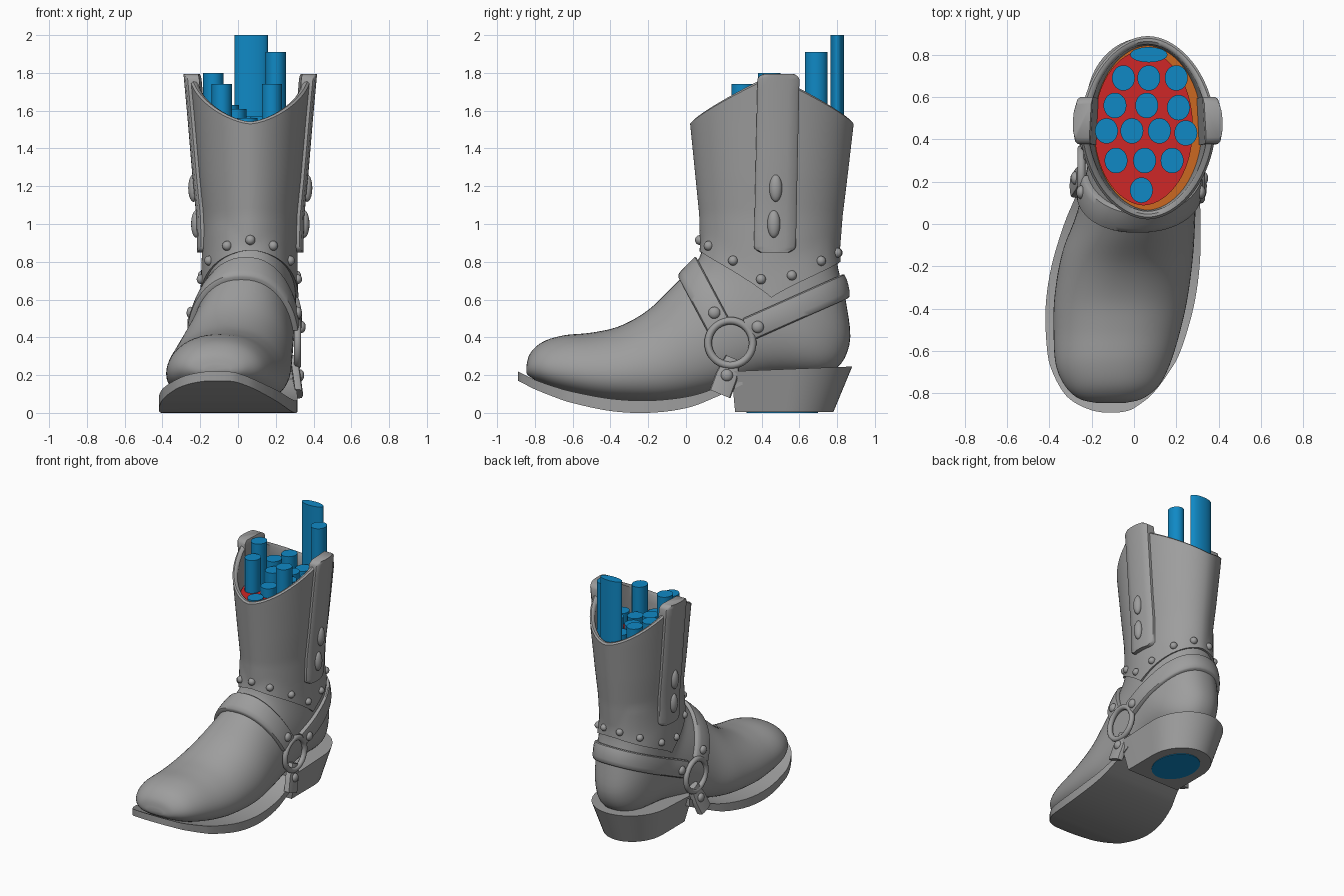
import bpy, bmesh
from math import sin, cos, pi, radians, sqrt
from mathutils import Vector
from mathutils.bvhtree import BVHTree

cube = bpy.data.objects.get("Cube")
if cube:
    bpy.data.objects.remove(cube)


def material(name, rgb):
    m = bpy.data.materials.new(name)
    m.use_nodes = True
    m.diffuse_color = (*rgb, 1)
    m.node_tree.nodes["Principled BSDF"].inputs["Base Color"].default_value = (*rgb, 1)
    return m


GREY = material("grey leather", (0.34, 0.34, 0.34))
BLUE = material("blue", (0.005, 0.25, 0.56))
RED = material("red", (0.62, 0.02, 0.02))
ORANGE = material("orange", (0.6, 0.14, 0.015))


def finish(name, bm, mat, angle=40):
    bmesh.ops.recalc_face_normals(bm, faces=bm.faces)
    mesh = bpy.data.meshes.new(name)
    bm.to_mesh(mesh)
    ob = bpy.data.objects.new(name, mesh)
    bpy.context.collection.objects.link(ob)
    mesh.materials.append(mat)
    bpy.ops.object.select_all(action='DESELECT')
    ob.select_set(True)
    bpy.context.view_layer.objects.active = ob
    bpy.ops.object.shade_smooth_by_angle(angle=radians(angle))
    return ob


def loft(name, rings, mat, loop=False, angle=40):
    """Skin a row of equal closed rings, capping the ends unless it loops."""
    bm = bmesh.new()
    vs = [[bm.verts.new(p) for p in r] for r in rings]
    n = len(vs[0])
    pairs = list(zip(vs, vs[1:])) + ([(vs[-1], vs[0])] if loop else [])
    for a, b in pairs:
        for j in range(n):
            bm.faces.new((a[j], a[(j + 1) % n], b[(j + 1) % n], b[j]))
    if not loop:
        bm.faces.new(vs[0])
        bm.faces.new(vs[-1])
    return bm if name is None else finish(name, bm, mat, angle)


def spline(rows, n):
    """Catmull-Rom through tuples."""
    out = []
    for i in range(len(rows) - 1):
        p0, p1, p2, p3 = (rows[min(max(k, 0), len(rows) - 1)] for k in range(i - 1, i + 3))
        for k in range(n):
            t = k / n
            out.append([b + .5 * t * (c - a + t * (2*a - 5*b + 4*c - d + t * (3*(b - c) + d - a)))
                        for a, b, c, d in zip(p0, p1, p2, p3)])
    return out + [list(rows[-1])]


# Foot and ankle: sections swinging from upright at the toe to level at the leg
# front y, front z, back y, back z, centre x, half width, low bias
sections = [
    (-.845, .25, -.845, .21, -.11, .07, 1.2), (-.825, .315, -.825, .19, -.11, .15, 1.3),
    (-.76, .375, -.77, .16, -.105, .22, 1.4), (-.65, .41, -.67, .12, -.1, .27, 1.4),
    (-.5, .425, -.5, .08, -.08, .3, 1.4), (-.35, .46, -.33, .06, -.06, .315, 1.4),
    (-.2, .545, -.1, .06, -.03, .31, 1.4), (-.06, .68, .12, .1, .01, .28, 1.3),
    (.05, .79, .42, .19, .04, .26, 1.2), (.085, .86, .75, .21, .06, .25, 1.1),
    (.09, .9, .865, .36, .06, .245, 1), (.095, .95, .845, .6, .06, .24, 1),
    (.1, 1, .8, .8, .06, .235, 1), (.11, 1.06, .8, 1.02, .06, .23, 1)]
rings = []
for ya, za, yb, zb, xc, hw, p in spline(sections, 5):
    ring = []
    for k in range(56):
        a = 2 * pi * k / 56
        t = ((1 + cos(a)) / 2) ** p
        s = sin(a)
        ring.append((xc + hw * abs(s) ** .88 * (1 if s > 0 else -1),
                     yb + (ya - yb) * t, zb + (za - zb) * t))
    rings.append(ring)
foot_bm = loft(None, rings, GREY)
bvh = BVHTree.FromBMesh(foot_bm)
finish("foot_upper", foot_bm, GREY)


def reach(origin, direction):
    hit = bvh.ray_cast(Vector(origin), Vector(direction).normalized())
    return hit[3] if hit[0] else 0


# Leg shaft with dipped rim and scalloped lower edge
XC, YC = .065, .45
LEG = [(.6, .075, .83, .25), (.86, .075, .815, .25), (1.05, .07, .83, .255),
       (1.25, .05, .855, .275), (1.55, .02, .89, .3), (1.82, 0, .91, .325)]


def leg(z):
    z = min(max(z, LEG[0][0]), LEG[-1][0])
    for a, b in zip(LEG, LEG[1:]):
        if z <= b[0]:
            t = (z - a[0]) / (b[0] - a[0])
            return [u + (v - u) * t for u, v in zip(a, b)][1:]


def shaft(a, z, off=0):
    yf, yb, hw = leg(z)
    d = Vector((hw * sin(a) * abs(sin(a)) ** .08, (yf + yb) / 2 - (yb - yf) / 2 * cos(a) - YC, 0))
    o = Vector((XC, YC, z))
    r = max(d.length, reach(o, d) + .014)
    return o + d.normalized() * (r + off)


def rim(a):
    return 1.53 + .25 * (1 - abs(cos(a))) ** .85


def hem(a):
    c = cos(a)
    return .61 + (.25 if c > 0 else .19) * abs(c) ** .9


cols = []
for k in range(96):
    a = 2 * pi * k / 96
    lo, hi = hem(a), rim(a)
    col = [shaft(a, lo + (hi - lo) * i / 24) for i in range(25)]
    col.append(shaft(a, hi + .012, -.012))
    col.append(shaft(a, hi + .012, -.026))
    col += [shaft(a, lo + (hi - lo) * i / 12, -.038) for i in range(12, -1, -1)]
    cols.append(col)
loft("leg_shaft", cols, GREY, loop=True)

# Sole: y, left edge, right edge, underside z, top z
sole = [(-.89, -.15, -.07, .17, .22), (-.88, -.2, -.02, .165, .215), (-.85, -.27, .03, .15, .2),
        (-.8, -.33, .09, .125, .175), (-.7, -.385, .165, .085, .14), (-.6, -.41, .22, .052, .112),
        (-.4, -.418, .28, .01, .075), (-.2, -.39, .31, 0, .065), (0, -.33, .315, .025, .085),
        (.15, -.27, .31, .08, .13), (.3, -.24, .31, .15, .21)]
loft("sole", [[(l, y, b), (r, y, b), (r, y, t), (l, y, t)] for y, l, r, b, t in spline(sole, 5)], GREY)


# Stacked heel, flat in front and round behind
def heel_ring(front, back, hw, z, rise):
    mid = back - hw * 1.15
    pts = [(hw * cos(pi * k / 28), mid + (back - mid) * sin(pi * k / 28)) for k in range(29)]
    pts += [(-hw, front), (hw, front)]
    return [(x + .05, y, z + rise * (y - front)) for x, y in pts]


loft("heel", [heel_ring(.26, .78, .22, .004, 0), heel_ring(.24, .88, .275, .22, .04)], GREY)


# Round parts
def disc(name, x, y, z0, z1, rx, ry, mat):
    loft(name, [[(x + rx * cos(pi * k / 16), y + ry * sin(pi * k / 16), z) for k in range(32)]
                for z in (z0, z1)], mat)


def stud(name, pos, size=(.026, .026, .026)):
    bm = bmesh.new()
    bmesh.ops.create_uvsphere(bm, u_segments=16, v_segments=10, radius=1)
    bmesh.ops.scale(bm, vec=size, verts=bm.verts)
    bmesh.ops.translate(bm, vec=pos, verts=bm.verts)
    finish(name, bm, GREY, 60)


disc("heel_plug", .05, .51, 0, .02, .15, .19, BLUE)
for deg in (0, 30, 58, 82, 107, 135, 163):
    for s in ((1, -1) if deg else (1,)):
        a = s * radians(deg)
        stud("hem_stud", shaft(a, hem(a) + .055))

# Harness straps: bands following the foot, cut by a tilted plane
SECTION = [(-1, -.01), (-1, .016), (-.9, .026), (-.5, .031), (0, .032),
           (.5, .031), (.9, .026), (1, .016), (1, -.01)]


def strap(name, y, z, dy, dz, half):
    d = Vector((0, dy, dz)).normalized()
    n = Vector((0, -d.z, d.y))
    rings = []
    for k in range(49):
        phi = radians(-92 + 184 * k / 48)
        ray = d * cos(phi) + Vector((sin(phi), 0, 0))
        ring = []
        for w, off in SECTION:
            o = Vector((.045, y, z)) + n * w * half
            ring.append(o + ray * (reach(o, ray) + off))
        rings.append(ring)
    loft(name, rings, GREY)


strap("instep_strap", .165, .475, -.16, .30, .067)
strap("heel_strap", .335, .445, .53, .235, .064)

for s, side in ((1, "left"), (-1, "right")):
    def skin(y, z, off=0):
        return Vector((.045 + s * (reach((.045, y, z), (s, 0, 0)) + off), y, z))

    # Harness ring
    c = skin(.235, .37, .022)
    loft(side + "_ring", [[c + Vector((.02 * sin(pi * j / 5),
                                       (.118 + .02 * cos(pi * j / 5)) * cos(pi * k / 20),
                                       (.118 + .02 * cos(pi * j / 5)) * sin(pi * k / 20)))
                           for j in range(10)] for k in range(40)], GREY, loop=True)

    # Short strap from the ring down to the sole
    top = skin(.25, .29, .012)
    low = Vector((.312 if s > 0 else -.272, .18, .1))
    across = Vector((0, .92, -.38))
    loft(side + "_lower_strap", [[top.lerp(low, k / 6) + across * w * (.042 + .018 * min(k / 3, 1))
                                  + Vector((s * off, 0, 0)) for w, off in SECTION]
                                 for k in range(7)], GREY)
    stud(side + "_lower_stud", top.lerp(low, .48) + Vector((s * .03, 0, 0)), (.022, .032, .032))
    stud(side + "_instep_stud", skin(.15, .53, .032), (.022, .032, .032))
    stud(side + "_heel_stud", skin(.38, .455, .032), (.022, .032, .032))

    # Pull strap over the rim
    def outer(y, z, off):
        yf, yb, hw = leg(z)
        e = (y - (yf + yb) / 2) / ((yb - yf) / 2)
        return (XC + s * (hw * sqrt(1 - e * e) + off), y, z)

    rows = []
    for f in (0, .008, .02, .035, .1, .2, .3, .4, .5, .6, .7, .8, .9, .97, .985, 1):
        half = .111 - .035 * max(0, 1 - f / .03) ** 2 - .03 * max(0, (f - .97) / .03) ** 2
        mid = .47 + .02 * f
        z = .85 + .945 * f
        rows.append([outer(mid + w * half, z, off if off > 0 else -.045) for w, off in SECTION])
    loft(side + "_pull_strap", rows, GREY)
    for y, z in ((.475, 1.19), (.465, 1.0)):
        stud(side + "_pull_stud", outer(y, z, .032), (.028, .034, .073))

# Filling inside the leg
for name, z, off, dx, mat in (("orange_lining", 1.47, -.03, 0, ORANGE), ("red_filling", 1.49, -.062, -.02, RED)):
    loft(name, [[shaft(2 * pi * k / 64, h, off) + Vector((dx, 0, 0)) for k in range(64)]
                for h in (z - .05, z)], mat)

# Blue rods: x, y, top
rods = [(.2, .69, 1.91), (.07, .69, 1.55), (-.05, .69, 1.63), (-.09, .56, 1.63), (.06, .56, 1.57),
        (.21, .55, 1.58), (-.13, .44, 1.8), (-.01, .44, 1.61), (.12, .44, 1.57), (.245, .43, 1.57),
        (-.085, .3, 1.74), (.05, .3, 1.56), (.18, .3, 1.74), (.035, .16, 1.52)]
for x, y, z in rods:
    disc("rod", x, y, 1.4, z, .054, .06, BLUE)
disc("tall_flat_rod", .07, .8, 1.4, 2, .088, .036, BLUE)
